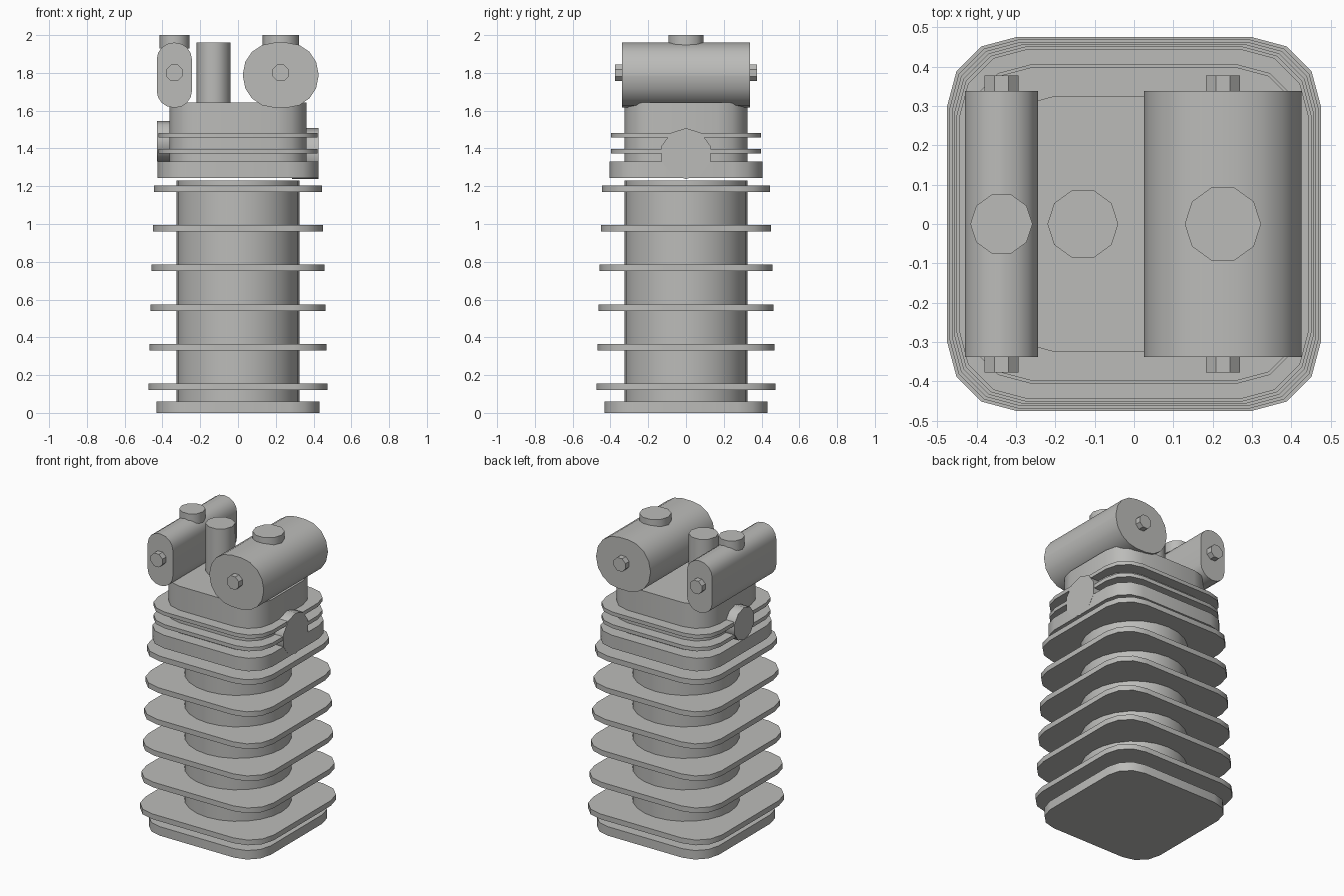
import bpy, bmesh, math
from mathutils import Vector

if "Cube" in bpy.data.objects:
    bpy.data.objects.remove(bpy.data.objects["Cube"])

metal = bpy.data.materials.new("grey_metal")
metal.diffuse_color = (0.5, 0.5, 0.485, 1)
metal.use_nodes = True
metal.node_tree.nodes["Principled BSDF"].inputs["Base Color"].default_value = metal.diffuse_color


def prism(name, outline, axis, lo, hi, offset=(0, 0)):
    """Extrude a 2D outline along an axis between lo and hi."""
    place = {"x": lambda u, v, w: Vector((w, u, v)),
             "y": lambda u, v, w: Vector((u, w, v)),
             "z": lambda u, v, w: Vector((u, v, w))}[axis]
    bm = bmesh.new()
    rings = [[bm.verts.new(place(u + offset[0], v + offset[1], w)) for u, v in outline]
             for w in (lo, hi)]
    n = len(outline)
    bm.faces.new(rings[0])
    bm.faces.new(rings[1])
    for i in range(n):
        j = (i + 1) % n
        bm.faces.new((rings[0][i], rings[0][j], rings[1][j], rings[1][i]))
    bmesh.ops.recalc_face_normals(bm, faces=bm.faces)
    me = bpy.data.meshes.new(name)
    bm.to_mesh(me)
    bm.free()
    me.materials.append(metal)
    ob = bpy.data.objects.new(name, me)
    bpy.context.collection.objects.link(ob)
    bpy.ops.object.select_all(action='DESELECT')
    ob.select_set(True)
    bpy.context.view_layer.objects.active = ob
    bpy.ops.object.shade_smooth_by_angle(angle=math.radians(40))
    return ob


def rounded(hx, hy, r, seg=3):
    """Rounded rectangle outline."""
    pts = []
    for k, (sx, sy) in enumerate(((1, 1), (-1, 1), (-1, -1), (1, -1))):
        for i in range(seg + 1):
            a = math.pi / 2 * (k + i / seg)
            pts.append((sx * (hx - r) + r * math.cos(a), sy * (hy - r) + r * math.sin(a)))
    return pts


def ngon(r, n, start=0.0):
    return [(r * math.cos(start + 2 * math.pi * i / n),
             r * math.sin(start + 2 * math.pi * i / n)) for i in range(n)]


# cylinder barrel with base flange and tapering cooling fins
prism("base_flange", rounded(0.432, 0.432, 0.16), "z", 0, 0.06)
prism("barrel", ngon(0.325, 24), "z", 0.05, 1.23)
for i in range(6):
    h = 0.475 - 0.006 * i
    z = 0.12 + 0.21 * i
    prism(f"barrel_fin_{i + 1}", rounded(h, h, 0.175), "z", z, z + 0.035)

# cylinder head with its flange and fins
prism("head_flange", rounded(0.425, 0.405, 0.16), "z", 1.243, 1.33)
prism("head_block", rounded(0.363, 0.325, 0.16), "z", 1.30, 1.642)
for i, z in enumerate((1.373, 1.457)):
    prism(f"head_fin_{i + 1}", rounded(0.422, 0.398, 0.16), "z", z, z + 0.025)

# side ports
prism("exhaust_port", ngon(0.135, 10, math.pi / 2), "x", 0.285, 0.426, (0, 1.373))
prism("intake_port", ngon(0.108, 10, math.pi / 2), "x", -0.43, -0.29, (0, 1.438))

# spark tube between the covers
prism("centre_tube", ngon(0.09, 10), "z", 1.6, 1.96, (-0.13, 0))

# two valve covers, each with a cap and end bolts
for side, x, hx, r, cap in (("left", -0.337, 0.093, 0.088, 0.079),
                            ("right", 0.226, 0.2, 0.165, 0.097)):
    prism(f"{side}_cover", rounded(hx, 0.172, r, 4), "y", -0.338, 0.338, (x, 1.788))
    prism(f"{side}_cap", ngon(cap, 10), "z", 1.93, 2.0, (x, 0))
    for end, s in (("front", -1), ("back", 1)):
        prism(f"{side}_{end}_bolt", ngon(0.047, 8, math.pi / 8), "y",
              *sorted((s * 0.32, s * 0.377)), (x, 1.8))
